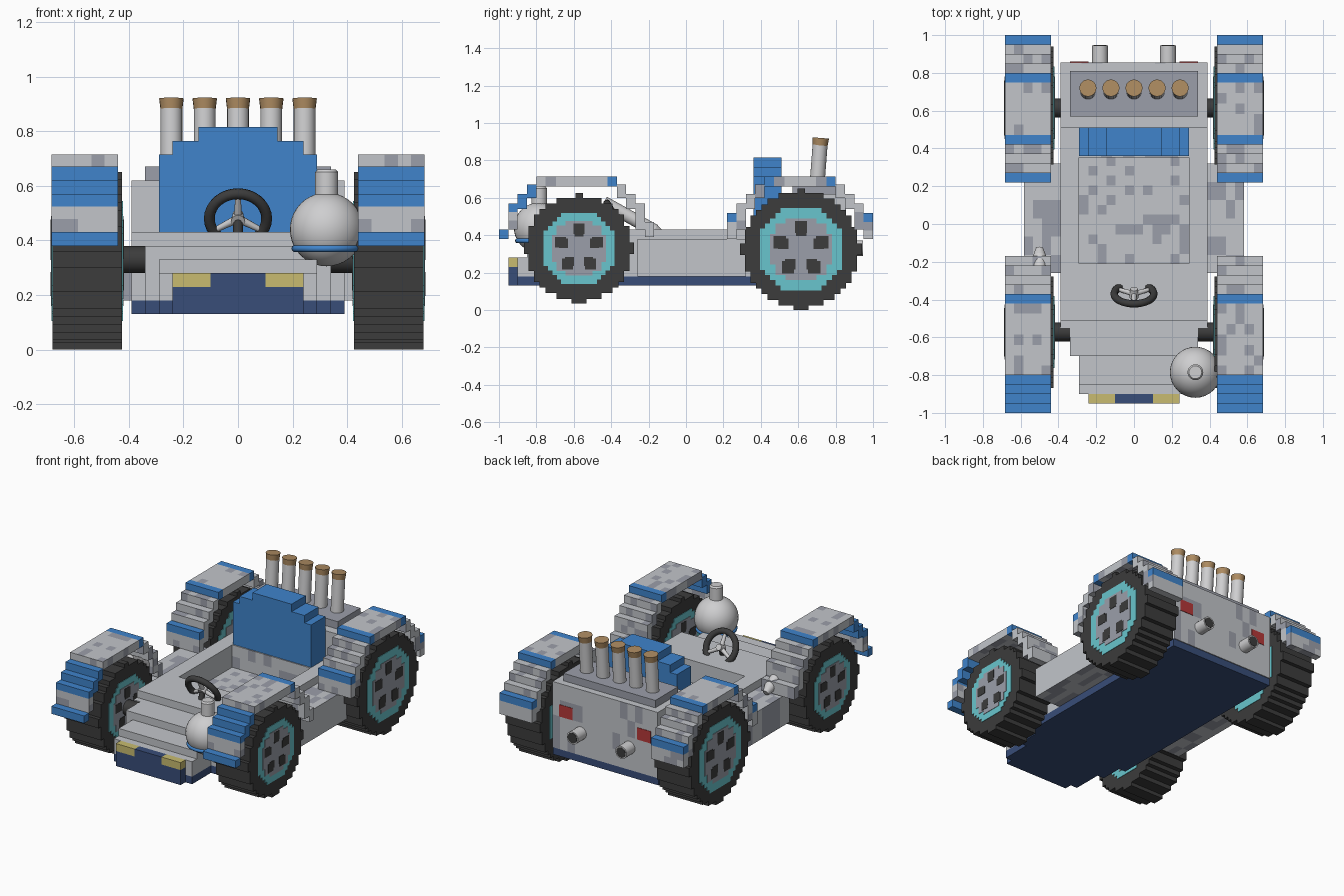
import bpy, bmesh, math, random
from mathutils import Matrix, Vector

random.seed(4)
if "Cube" in bpy.data.objects:
    bpy.data.objects.remove(bpy.data.objects["Cube"])

COLORS = {
    "light_grey": (0.54, 0.56, 0.59), "mid_grey": (0.33, 0.345, 0.40),
    "blue": (0.05, 0.23, 0.60), "navy": (0.04, 0.075, 0.19),
    "yellow": (0.58, 0.50, 0.16), "cyan": (0.14, 0.56, 0.61),
    "rubber": (0.045, 0.045, 0.045), "silver": (0.62, 0.62, 0.63),
    "copper": (0.42, 0.26, 0.12), "red": (0.46, 0.04, 0.04),
}
NAMES = list(COLORS)
MATS = []
for name, rgb in COLORS.items():
    m = bpy.data.materials.new(name)
    m.use_nodes = True
    m.diffuse_color = (*rgb, 1)
    m.node_tree.nodes["Principled BSDF"].inputs["Base Color"].default_value = (*rgb, 1)
    m.node_tree.nodes["Principled BSDF"].inputs["Roughness"].default_value = 0.8
    MATS.append(m)


def finish(name, bm, smooth=False):
    bmesh.ops.recalc_face_normals(bm, faces=bm.faces)
    me = bpy.data.meshes.new(name)
    bm.to_mesh(me)
    bm.free()
    for m in MATS:
        me.materials.append(m)
    ob = bpy.data.objects.new(name, me)
    bpy.context.collection.objects.link(ob)
    if smooth:
        bpy.ops.object.select_all(action="DESELECT")
        ob.select_set(True)
        bpy.context.view_layer.objects.active = ob
        bpy.ops.object.shade_smooth_by_angle(angle=math.radians(40))
    return ob


def blocks(name, boxes, cell=None, speck=0.0):
    """Boxes (x0, x1, y0, y1, z0, z1, colour); light faces may be split and speckled."""
    out = bmesh.new()
    for x0, x1, y0, y1, z0, z1, col in boxes:
        lo, hi = Vector((x0, y0, z0)), Vector((x1, y1, z1))
        verts = bmesh.ops.create_cube(out, size=1)["verts"]
        for v in verts:
            v.co = Vector([(a + b) / 2 + c * (b - a) for a, b, c in zip(lo, hi, v.co)])
        faces = list({f for v in verts for f in v.link_faces})
        if cell and col == "light_grey":
            for axis in range(3):
                n = max(1, round((hi[axis] - lo[axis]) / cell[axis]))
                for i in range(1, n):
                    co = lo.copy()
                    co[axis] += (hi[axis] - lo[axis]) * i / n
                    no = Vector([float(axis == k) for k in range(3)])
                    geom = faces + list({e for f in faces for e in f.edges})
                    geom += list({v for f in faces for v in f.verts})
                    res = bmesh.ops.bisect_plane(out, geom=geom, plane_co=co, plane_no=no)
                    faces = [g for g in res["geom"] if isinstance(g, bmesh.types.BMFace)]
        for f in faces:
            spot = cell and col == "light_grey" and random.random() < speck
            f.material_index = NAMES.index("mid_grey" if spot else col)
    return finish(name, out)


def tube(name, a, b, r0, r1, col, sides=20):
    a, b = Vector(a), Vector(b)
    bm = bmesh.new()
    mat = Matrix.Translation((a + b) / 2) @ (b - a).to_track_quat("Z", "Y").to_matrix().to_4x4()
    bmesh.ops.create_cone(bm, cap_ends=True, segments=sides, radius1=r0, radius2=r1,
                          depth=(b - a).length, matrix=mat)
    for f in bm.faces:
        f.material_index = NAMES.index(col)
    return finish(name, bm, True)


def torus(name, centre, major, minor, col, tilt=0.0):
    bm = bmesh.new()
    mat = Matrix.Translation(centre) @ Matrix.Rotation(tilt, 4, "X")
    n, k = 32, 10
    rings = []
    for i in range(n):
        a = math.tau * i / n
        ring = []
        for j in range(k):
            b = math.tau * j / k
            r = major + minor * math.cos(b)
            ring.append(bm.verts.new(mat @ Vector((r * math.cos(a), r * math.sin(a), minor * math.sin(b)))))
        rings.append(ring)
    for i in range(n):
        p, q = rings[i], rings[(i + 1) % n]
        for j in range(k):
            f = bm.faces.new((p[j], q[j], q[(j + 1) % k], p[(j + 1) % k]))
            f.material_index = NAMES.index(col)
    return finish(name, bm, True)


def stepped_disc(name, x0, x1, cy, cz, r, s, col):
    """Disc with a staircase outline, extruded along x."""
    n = round(r / s)
    side = []
    for i in range(-n, n):
        w = round(math.sqrt((r + 0.4 * s) ** 2 - ((i + 0.5) * s) ** 2) / s) * s
        side += [(w, i * s), (w, (i + 1) * s)]
    side = [p for i, p in enumerate(side) if i == 0 or p != side[i - 1]]
    outline = side + [(-w, z) for w, z in reversed(side)]
    bm = bmesh.new()
    face = bm.faces.new([bm.verts.new((x0, cy + y, cz + z)) for y, z in outline])
    ext = bmesh.ops.extrude_face_region(bm, geom=[face])["geom"]
    bmesh.ops.translate(bm, vec=(x1 - x0, 0, 0), verts=[g for g in ext if isinstance(g, bmesh.types.BMVert)])
    if face.is_valid is False or len(bm.faces) < len(outline) + 2:
        bm.faces.new([v for v in bm.verts][:len(outline)])
    for f in bm.faces:
        f.material_index = NAMES.index(col)
    return finish(name, bm)


L, M, B, N = "light_grey", "mid_grey", "blue", "navy"

# Hull: navy chassis, stepped nose, cockpit rim and engine bay
plan = [(0.29, -0.90, -0.70), (0.34, -0.70, -0.55), (0.39, -0.55, 0.85)]
blocks("chassis", [(-w, w, a, b, 0.13, 0.18, N) for w, a, b in plan])
steps = [(0.29, -0.90, -0.85, 0.28), (0.29, -0.85, -0.70, 0.33), (0.34, -0.70, -0.55, 0.38),
         (0.39, -0.55, -0.51, 0.38), (0.39, -0.51, -0.21, 0.43), (0.39, 0.36, 0.51, 0.43),
         (0.39, 0.51, 0.85, 0.62)]
hull = [(-w, w, a, b, 0.18, z, L) for w, a, b, z in steps]
hull += [(0.29, 0.39, -0.21, 0.36, 0.18, 0.43, L), (-0.39, -0.29, -0.21, 0.36, 0.18, 0.43, L)]
blocks("hull", hull)
blocks("cockpit_floor", [(-0.29, 0.29, -0.21, 0.36, 0.18, 0.28, L)], (0.05, 0.05, 1), 0.25)
blocks("cockpit_back_wall", [(-0.29, 0.29, 0.352, 0.36, 0.28, 0.43, L)], (0.06, 1, 0.08), 0.25)
blocks("back_panel", [(-0.39, 0.39, 0.85, 0.856, 0.18, 0.62, L)], (0.055, 1, 0.11), 0.2)
blocks("bumper", [(-0.24, 0.24, -0.95, -0.90, 0.13, 0.23, N), (-0.10, 0.10, -0.95, -0.90, 0.23, 0.28, N)])
blocks("engine_deck", [(-0.34, 0.34, 0.57, 0.81, 0.62, 0.67, M)])

# Seat back with a stepped crown
blocks("seat_back", [(-0.29, 0.29, 0.36, 0.51, 0.43, 0.715, B), (-0.24, 0.24, 0.36, 0.51, 0.715, 0.765, B),
                     (-0.145, 0.145, 0.36, 0.51, 0.765, 0.815, B)])


def fender(name, x0, x1, c, half, front):
    flat = half - 0.2
    boxes = [(x0, x1, c - flat + 0.05, c + flat - 0.05, 0.66, 0.715, L)]
    for s in (-1, 1):
        nose = front and s < 0

        def add(d0, d1, z0, z1, col):
            ya, yb = sorted((c + s * d0, c + s * d1))
            boxes.append((x0, x1, ya, yb, z0, z1, col))
        add(flat - 0.05, flat, 0.66, 0.715, L if nose else B)
        add(flat, flat + 0.05, 0.60, 0.67, B if nose else L)
        add(flat + 0.05, flat + 0.10, 0.54, 0.62, B if nose else L)
        add(flat + 0.10, flat + 0.15, 0.525, 0.57, B if nose else L)
        add(flat + 0.10, flat + 0.15, 0.43, 0.525, L)
        if nose:
            add(flat + 0.15, half, 0.38, 0.43, B)
        elif front:
            add(flat + 0.15, half, 0.39, 0.47, L)
        else:
            add(flat + 0.15, half, 0.47, 0.52, B)
            add(flat + 0.15, half, 0.38, 0.47, L)
    blocks(name, boxes, (0.048, 0.055, 0.055), 0.3)


def wheel(name, s, cy, cz, r, rim, hub):
    def span(a, b):
        return sorted((s * a, s * b))
    x0, x1 = span(0.425, 0.68)
    stepped_disc(name + "_tyre", x0, x1, cy, cz, r, 0.03, "rubber")
    t = r + 0.025
    blocks(name + "_treads", [(x0, x1, cy - 0.04, cy + 0.04, cz - t, cz, "rubber"),
                              (x0, x1, cy - 0.02, cy + 0.02, cz, cz + t, "rubber"),
                              (x0, x1, cy - t, cy + t, cz - 0.03, cz + 0.03, "rubber")])
    stepped_disc(name + "_rim", *span(0.422, 0.683), cy, cz, rim, rim / 8, "cyan")
    stepped_disc(name + "_hub", *span(0.419, 0.686), cy, cz, hub, hub / 6, M)
    holes = []
    for i in range(5):
        a = math.radians(90 + 72 * i)
        for d, h in ((0.60, 0.17), (0.72, 0.2)):
            y, z = cy + hub * d * math.cos(a), cz + hub * d * math.sin(a)
            holes.append((*span(0.417, 0.688), y - h * hub, y + h * hub, z - h * hub, z + h * hub, "rubber"))
    blocks(name + "_hub_holes", holes)


# Parts repeated on both sides
for side, s in (("left", 1), ("right", -1)):
    def sx(a, b):
        return sorted((s * a, s * b))
    fender(side + "_front_fender", *sx(0.44, 0.683), -0.585, 0.415, True)
    fender(side + "_rear_fender", *sx(0.44, 0.683), 0.61, 0.39, False)
    wheel(side + "_front_wheel", s, -0.572, 0.33, 0.27, 0.19, 0.145)
    wheel(side + "_rear_wheel", s, 0.615, 0.325, 0.30, 0.22, 0.165)
    for end, y in (("front", -0.572), ("rear", 0.615)):
        tube(f"{side}_{end}_axle", (s * 0.3, y, 0.33), (s * 0.45, y, 0.33), 0.05, 0.05, "rubber", 12)
    blocks(side + "_side_pod", [(*sx(0.39, 0.583), -0.26, 0.32, 0.18, 0.38, L)], (0.05, 0.1, 1), 0.38)
    blocks(side + "_headlight", [(*sx(0.10, 0.24), -0.95, -0.90, 0.23, 0.28, "yellow")])
    blocks(side + "_tail_light", [(*sx(0.24, 0.34), 0.85, 0.859, 0.40, 0.48, "red")])
    tube(side + "_tail_pipe", (s * 0.18, 0.84, 0.33), (s * 0.18, 0.945, 0.33), 0.042, 0.042, "silver")
    tube(side + "_tail_pipe_bore", (s * 0.18, 0.94, 0.33), (s * 0.18, 0.947, 0.33), 0.034, 0.034, "rubber")

# Row of upright exhaust stacks
for i in range(5):
    x = (i - 2) * 0.122
    tube(f"stack_{i + 1}", (x, 0.70, 0.66), (x, 0.717, 0.885), 0.04, 0.04, "silver")
    tube(f"stack_cap_{i + 1}", (x, 0.717, 0.88), (x, 0.72, 0.92), 0.04, 0.045, "copper")

# Steering wheel
centre, tilt = Vector((0, -0.37, 0.48)), math.radians(-60)
torus("steering_wheel", centre, 0.105, 0.02, "rubber", tilt)
rot = Matrix.Rotation(tilt, 3, "X")
for i, deg in enumerate((30, 150, 270)):
    a = math.radians(deg)
    tip = centre + rot @ Vector((math.cos(a), math.sin(a), 0)) * 0.1
    tube(f"steering_spoke_{i + 1}", centre, tip, 0.016, 0.01, "silver", 10)
tube("steering_hub", centre - rot @ Vector((0, 0, 0.02)), centre + rot @ Vector((0, 0, 0.03)), 0.025, 0.02, "silver")
tube("steering_column", centre, (0, -0.40, 0.40), 0.018, 0.018, "rubber", 12)

# Round flask with a neck and a blue band
bm = bmesh.new()
bmesh.ops.create_uvsphere(bm, u_segments=32, v_segments=20, radius=0.135,
                          matrix=Matrix.Translation((0.325, -0.785, 0.44)))
for f in bm.faces:
    f.material_index = NAMES.index("silver")
finish("flask", bm, True)
tube("flask_neck", (0.325, -0.785, 0.55), (0.325, -0.785, 0.65), 0.042, 0.042, "silver")
tube("flask_neck_top", (0.325, -0.785, 0.65), (0.325, -0.785, 0.66), 0.042, 0.034, "silver")
torus("flask_band", (0.325, -0.785, 0.37), 0.116, 0.013, "blue")

# Slanted pipe beside the cockpit
tube("side_pipe", (-0.5, -0.44, 0.575), (-0.5, -0.17, 0.425), 0.035, 0.035, "silver")
tube("side_pipe_tip", (-0.5, -0.17, 0.425), (-0.5, -0.13, 0.403), 0.035, 0.02, "silver")
